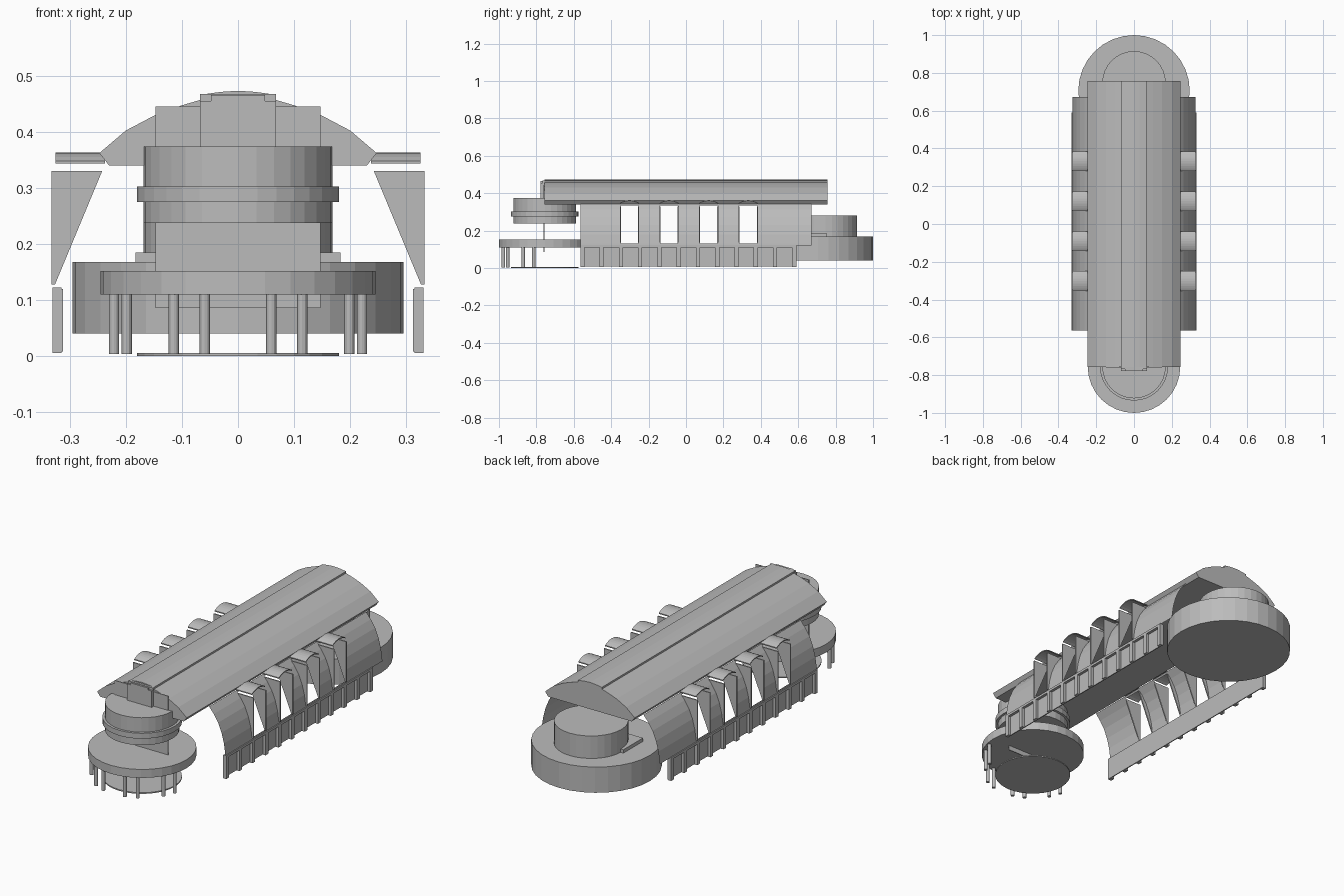
import bpy, bmesh, math
from mathutils import Vector

if "Cube" in bpy.data.objects:
    bpy.data.objects.remove(bpy.data.objects["Cube"])

grey = bpy.data.materials.new("plain_grey")
grey.diffuse_color = (0.5, 0.5, 0.5, 1)
grey.use_nodes = True
grey.node_tree.nodes["Principled BSDF"].inputs["Base Color"].default_value = grey.diffuse_color


def finish(bm, name, recalc=True):
    if recalc:
        bmesh.ops.recalc_face_normals(bm, faces=bm.faces)
    me = bpy.data.meshes.new(name)
    bm.to_mesh(me)
    bm.free()
    me.materials.append(grey)
    ob = bpy.data.objects.new(name, me)
    bpy.context.collection.objects.link(ob)
    return ob


def prism(bm, pts, axis, a, b):
    """Extrude a closed profile; axis 'y' takes (x, z) points, 'x' takes (y, z)."""
    put = (lambda p, t: (p[0], t, p[1])) if axis == 'y' else (lambda p, t: (t, p[0], p[1]))
    va = [bm.verts.new(put(p, a)) for p in pts]
    vb = [bm.verts.new(put(p, b)) for p in pts]
    n = len(pts)
    bm.faces.new(va)
    bm.faces.new(vb[::-1])
    for i in range(n):
        j = (i + 1) % n
        bm.faces.new((va[i], vb[i], vb[j], va[j]))


def box(bm, x0, x1, y0, y1, z0, z1):
    prism(bm, [(x0, z0), (x1, z0), (x1, z1), (x0, z1)], 'y', y0, y1)


def disc(name, x, y, r, z0, z1, n=32):
    bm = bmesh.new()
    bmesh.ops.create_cone(bm, cap_ends=True, segments=n, radius1=r, radius2=r, depth=z1 - z0)
    bmesh.ops.translate(bm, verts=bm.verts, vec=Vector((x, y, (z0 + z1) / 2)))
    return finish(bm, name)


# vaulted roof with a raised ridge strip
half = [(0.23, 0.34), (0.247, 0.362), (0.2, 0.402), (0.147, 0.43), (0.1, 0.447),
        (0.066, 0.457), (0.066, 0.466), (0.03, 0.471)]
bm = bmesh.new()
prism(bm, half + [(0, 0.473)] + [(-x, z) for x, z in half[::-1]], 'y', -0.757, 0.757)
finish(bm, "roof")

# front gable plate running down behind the drum, with a raised centre
bm = bmesh.new()
box(bm, -0.147, 0.147, -0.761, -0.757, 0.086, 0.445)
finish(bm, "gable_plate")
bm = bmesh.new()
box(bm, -0.068, 0.068, -0.777, -0.757, 0.36, 0.455)
box(bm, -0.068, 0.068, -0.768, -0.757, 0.455, 0.467)
box(bm, -0.048, 0.048, -0.777, -0.768, 0.455, 0.465)
finish(bm, "gable_centre")

# round front entrance: floor, canopy, columns, upper drum with band
FY = -0.755
disc("entrance_floor", 0, FY, 0.18, 0, 0.006)
disc("entrance_canopy", 0, FY, 0.245, 0.11, 0.152)
disc("entrance_drum", 0, FY, 0.168, 0.237, 0.374)
disc("drum_band", 0, FY, 0.18, 0.275, 0.302)
for s in (-1, 1):
    for deg in (15, 30, 60, 75):
        a = math.radians(deg)
        disc("entrance_column", s * 0.229 * math.sin(a), FY - 0.229 * math.cos(a),
             0.009, 0.004, 0.112, 12)

# round rear hall
disc("rear_hall", 0, 0.705, 0.295, 0.04, 0.168)
disc("rear_drum", 0, 0.747, 0.168, 0.168, 0.28)
bm = bmesh.new()
box(bm, -0.183, 0.183, 0.6, 0.755, 0.166, 0.185)
finish(bm, "rear_plinth")

windows = [-0.302 + 0.2115 * i for i in range(4)]
HW = 0.049
profile = [(0.326, 0.12), (0.325, 0.13), (0.318, 0.18), (0.305, 0.23),
           (0.286, 0.275), (0.262, 0.312), (0.243, 0.334), (0.236, 0.342)]
ys = sorted([-0.565, 0.672] + [c + k * HW for c in windows for k in (-1, 1)])

for s in (-1, 1):
    side = "right" if s > 0 else "left"

    # thin curved side wall, window bays left open
    bm = bmesh.new()
    grid = [[bm.verts.new((s * x, y, z)) for x, z in profile] for y in ys]
    for i in range(len(ys) - 1):
        for j in range(len(profile) - 1):
            if i % 2 == 1 and 1 <= j <= 5:
                continue
            f = [grid[i][j], grid[i + 1][j], grid[i + 1][j + 1], grid[i][j + 1]]
            bm.faces.new(f if s > 0 else f[::-1])
    finish(bm, side + "_wall", False)

    # window bays: wedge cheeks and arched canopies
    for c in windows:
        bm = bmesh.new()
        for k in (-1, 1):
            y = c + k * HW
            prism(bm, [(s * 0.242, 0.33), (s * 0.332, 0.33), (s * 0.332, 0.128),
                       (s * 0.326, 0.128)], 'y', y - 0.003, y + 0.003)
        finish(bm, side + "_window_cheeks")
        bm = bmesh.new()
        t = [-1 + i / 4 for i in range(9)]
        top = [(c + 0.052 * u, 0.348 + 0.015 * (1 - u * u)) for u in t]
        low = [(y, z - 0.005) for y, z in top[::-1]]
        prism(bm, top + low, 'x', s * 0.237, s * 0.325)
        finish(bm, side + "_window_canopy")

    # lower wall with top band and pilasters
    y0, y1 = -0.565, 0.59
    lo, hi = sorted((s * 0.312, s * 0.317))
    bm = bmesh.new()
    box(bm, lo, hi, y0, y1, 0.008, 0.12)
    finish(bm, side + "_lower_wall")
    lo, hi = sorted((s * 0.315, s * 0.331))
    bm = bmesh.new()
    box(bm, lo, hi, y0, y1, 0.11, 0.122)
    w = 0.022
    for i in range(12):
        y = y0 + (y1 - y0 - w) * i / 11
        box(bm, lo, hi, y, y + w, 0.006, 0.11)
    finish(bm, side + "_pilasters")
